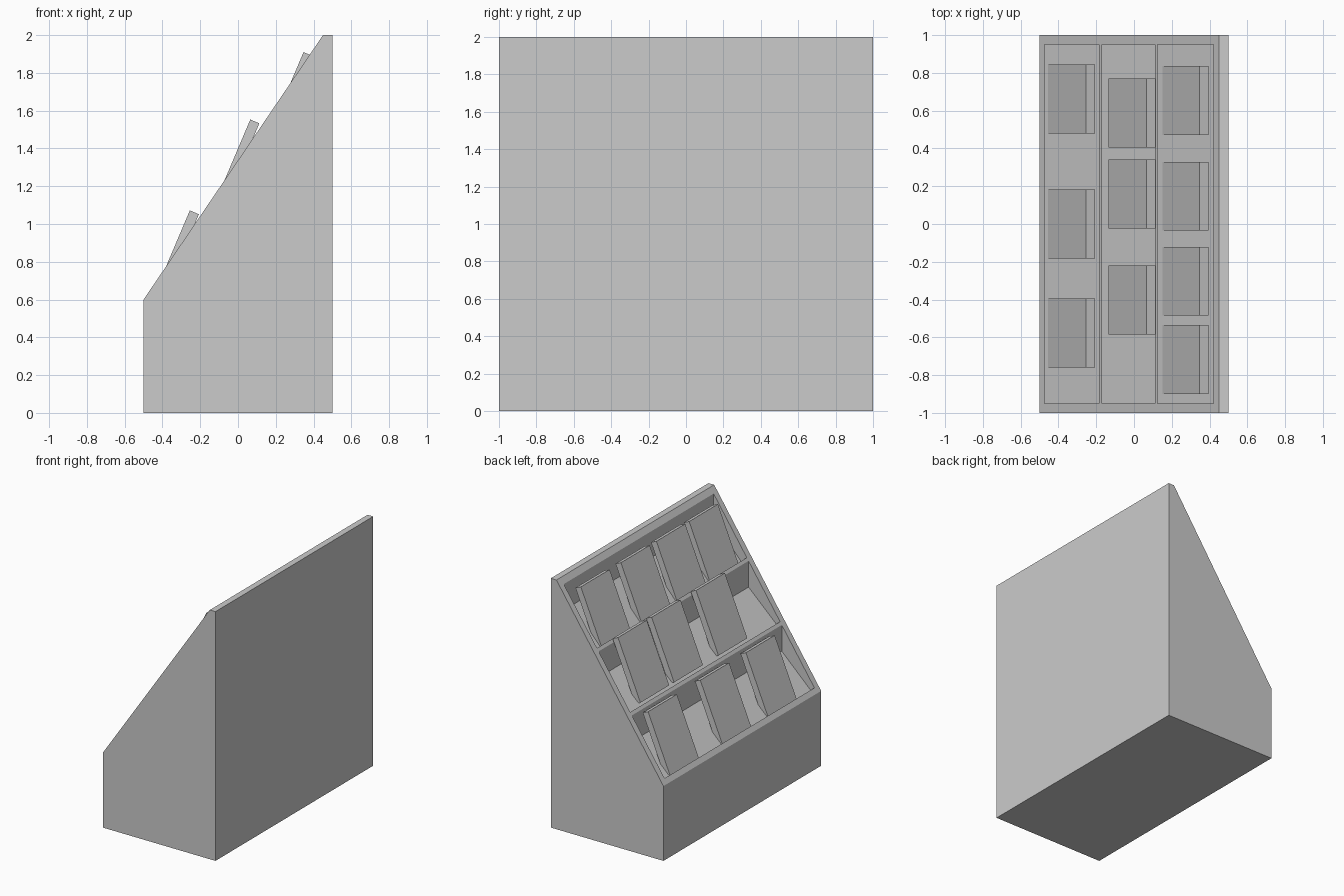
import bpy, bmesh
from math import cos, sin, radians

if "Cube" in bpy.data.objects:
    bpy.data.objects.remove(bpy.data.objects["Cube"])


def prism(name, profile, y0, y1):
    """Extrude an (x, z) profile along y."""
    bm = bmesh.new()
    face = bm.faces.new([bm.verts.new((x, y0, z)) for x, z in profile])
    ext = bmesh.ops.extrude_face_region(bm, geom=[face])
    verts = [g for g in ext["geom"] if isinstance(g, bmesh.types.BMVert)]
    bmesh.ops.translate(bm, verts=verts, vec=(0, y1 - y0, 0))
    bmesh.ops.recalc_face_normals(bm, faces=bm.faces)
    mesh = bpy.data.meshes.new(name)
    bm.to_mesh(mesh)
    bm.free()
    obj = bpy.data.objects.new(name, mesh)
    bpy.context.collection.objects.link(obj)
    return obj


def slope(x):
    return 0.6 + (x + 0.5) * 1.4 / 0.95


# Sloped display stand
stand = prism("display_stand",
              [(-0.5, 0), (0.5, 0), (0.5, 2), (0.45, 2), (-0.5, 0.6)], -1, 1)

# Rows: pocket x range, lip depth, top front corner of books, book centres in y
rows = [
    (-0.475, -0.185, 0.06, (-0.255, 1.072), (0.662, 0.0, -0.578)),
    (-0.170, 0.110, 0.06, (0.065, 1.553), (0.587, 0.16, -0.403)),
    (0.125, 0.420, 0.10, (0.347, 1.91), (0.655, 0.147, -0.303, -0.718)),
]
lean = radians(67)
length, thick, width = 0.51, 0.052, 0.365
up, back = (cos(lean), sin(lean)), (sin(lean), -cos(lean))

for r, (x0, x1, lip, (tx, tz), centres) in enumerate(rows, 1):
    # Shelf pocket cut straight down into the slope
    cutter = prism("pocket_cutter",
                   [(x0, slope(x0) - lip), (x1, slope(x1) - 0.21),
                    (x1, slope(x1) + 0.3), (x0, slope(x0) + 0.3)], -0.95, 0.95)
    cutter.hide_render = True
    mod = stand.modifiers.new("pocket", 'BOOLEAN')
    mod.operation, mod.solver, mod.object = 'DIFFERENCE', 'EXACT', cutter
    bpy.context.view_layer.objects.active = stand
    bpy.ops.object.modifier_apply(modifier=mod.name)
    bpy.data.objects.remove(cutter)

    # Leaning books
    bx, bz = tx - length * up[0], tz - length * up[1]
    dx, dz = thick * back[0], thick * back[1]
    for i, y in enumerate(centres, 1):
        prism(f"book_{r}_{i}",
              [(bx, bz), (bx + dx, bz + dz), (tx + dx, tz + dz), (tx, tz)],
              y - width / 2, y + width / 2)
